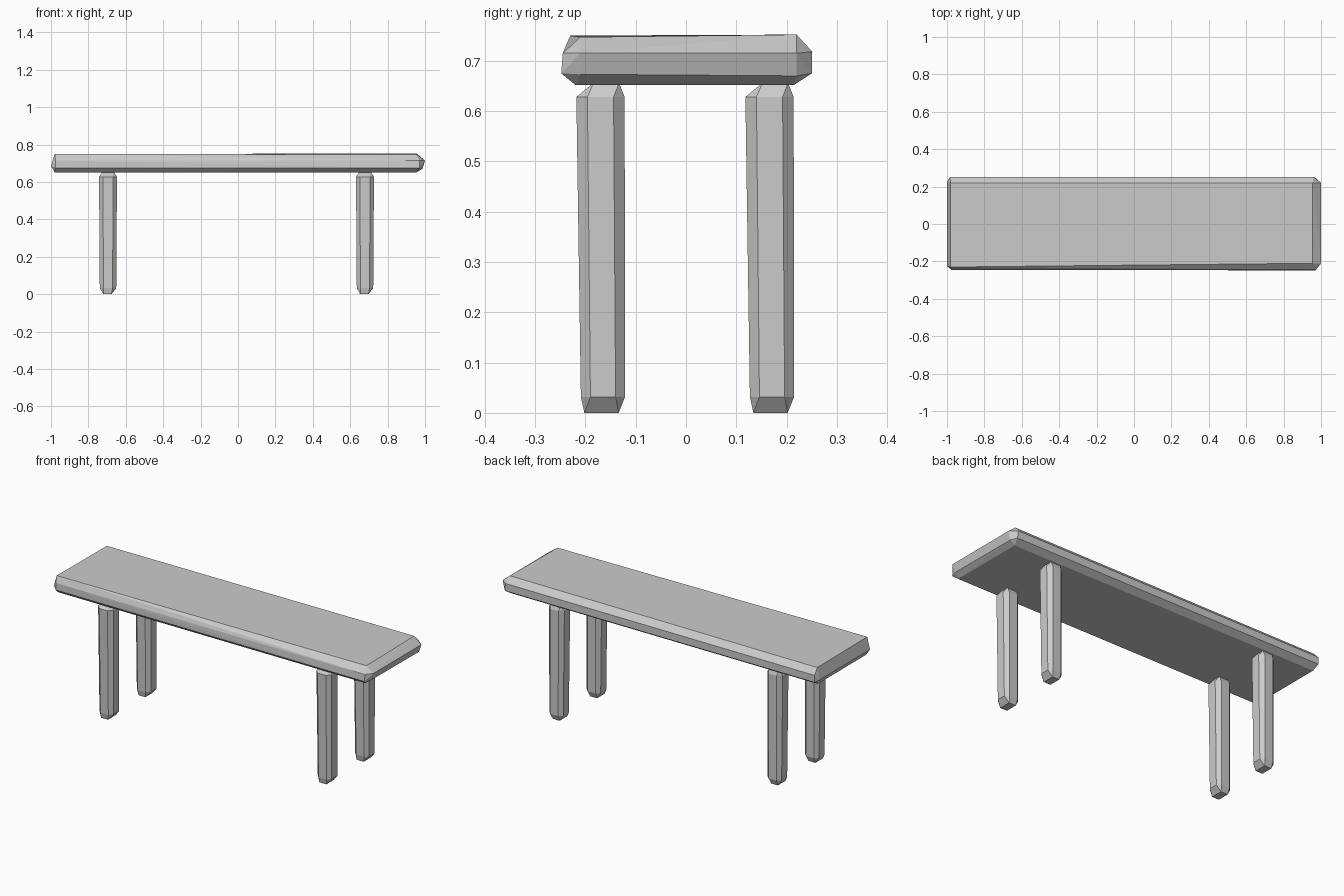
import bpy
import bmesh
from math import radians

default_cube = bpy.data.objects.get("Cube")
if default_cube:
    bpy.data.objects.remove(default_cube, do_unlink=True)

# One plain grey for the whole bench
grey = bpy.data.materials.new("stone_grey")
grey.use_nodes = True
colour = (0.6, 0.6, 0.6, 1)
grey.diffuse_color = colour
grey.node_tree.nodes["Principled BSDF"].inputs["Base Color"].default_value = colour


def chiselled_mesh(name, points):
    """Wrap a solid, flat-faced skin around a few corner points."""
    bm = bmesh.new()
    for point in points:
        bm.verts.new(point)
    hull = bmesh.ops.convex_hull(bm, input=bm.verts[:])
    loose = [g for g in hull["geom_interior"] if isinstance(g, bmesh.types.BMVert)]
    bmesh.ops.delete(bm, geom=loose, context="VERTS")
    bmesh.ops.dissolve_limit(bm, angle_limit=radians(2),
                             verts=bm.verts[:], edges=bm.edges[:])
    bmesh.ops.recalc_face_normals(bm, faces=bm.faces[:])
    mesh = bpy.data.meshes.new(name)
    bm.to_mesh(mesh)
    bm.free()
    mesh.materials.append(grey)
    return mesh


def place(name, mesh, location=(0, 0, 0)):
    obj = bpy.data.objects.new(name, mesh)
    obj.location = location
    bpy.context.collection.objects.link(obj)
    return obj


def rectangle(x0, x1, y0, y1, z):
    return [(x, y, z) for x in (x0, x1) for y in (y0, y1)]


def octagon(half, flat, y, z):
    ring = []
    for a, b in ((half, flat), (flat, half)):
        ring += rectangle(-a, a, y - b, y + b, z)
    return ring


# Seat slab: uneven chamfers all round, with a wedge at its left end
seat_points = [
    # top face, tapering slightly along the front
    (-0.98, -0.23, 0.75), (-0.98, 0.22, 0.747),
    (0.955, -0.21, 0.747), (0.955, 0.22, 0.752),
    # upper side edge
    (-0.975, -0.245, 0.715), (-0.985, 0.25, 0.715),
    (0.97, -0.245, 0.715), (0.96, 0.251, 0.718),
    # wedge edge and blunt end edge
    (1, -0.21, 0.715), (1, 0.22, 0.715),
    (-1, -0.225, 0.685), (-1, 0.225, 0.685),
    # lower side edge
    (-0.975, -0.245, 0.675), (-0.985, 0.25, 0.675),
    (0.97, -0.248, 0.675), (0.965, 0.25, 0.675),
    (0.985, -0.21, 0.673), (0.985, 0.22, 0.67),
]
seat_points += rectangle(-0.98, 0.955, -0.22, 0.215, 0.652)
place("seat", chiselled_mesh("seat", seat_points))

# Legs: eight-sided posts with tapered tips, all sharing one mesh
leg_points = rectangle(-0.025, 0.018, -0.033, 0.035, 0)
leg_points += octagon(0.044, 0.025, 0.004, 0.032)
leg_points += octagon(0.048, 0.026, -0.001, 0.628)
leg_points += rectangle(-0.03, 0.03, -0.015, 0.036, 0.656)
leg_mesh = chiselled_mesh("leg", leg_points)
for side, x in (("right", -0.695), ("left", 0.679)):
    for end, y in (("front", -0.169), ("back", 0.167)):
        place(f"{end}_{side}_leg", leg_mesh, (x, y, 0))
